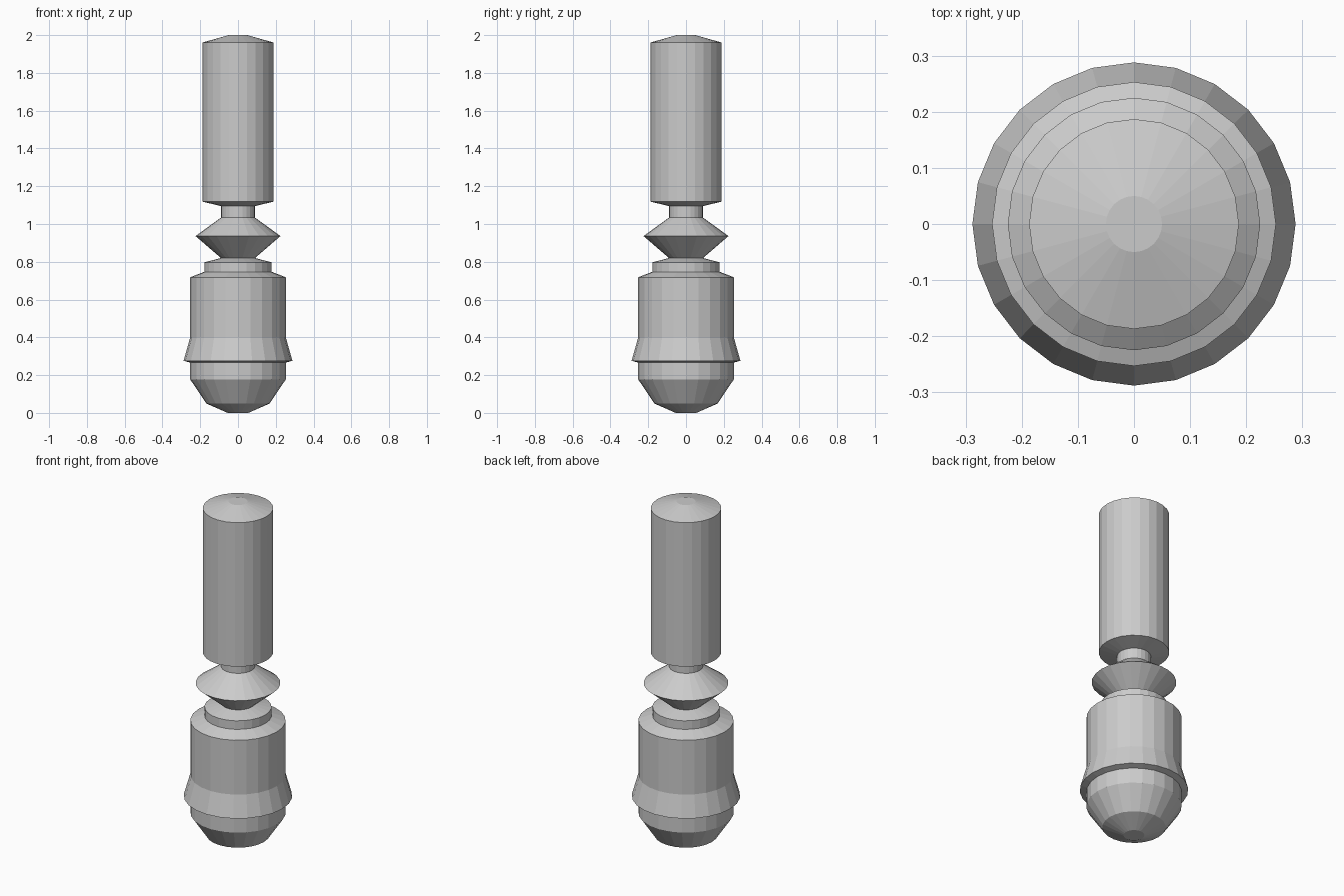
import bpy, bmesh
from math import cos, sin, tau

if "Cube" in bpy.data.objects:
    bpy.data.objects.remove(bpy.data.objects["Cube"])

SIDES = 24


def lathe(name, profile):
    """Revolve a (radius, z) profile around z, capping both ends."""
    bm = bmesh.new()
    rings = [[bm.verts.new((r * cos(tau * i / SIDES), r * sin(tau * i / SIDES), z))
              for i in range(SIDES)] for r, z in profile]
    for low, high in zip(rings, rings[1:]):
        for i in range(SIDES):
            j = (i + 1) % SIDES
            bm.faces.new((low[i], low[j], high[j], high[i]))
    bm.faces.new(rings[0][::-1])
    bm.faces.new(rings[-1])
    mesh = bpy.data.meshes.new(name)
    bm.to_mesh(mesh)
    bm.free()
    obj = bpy.data.objects.new(name, mesh)
    bpy.context.collection.objects.link(obj)
    return obj


# Whole turned piece in one continuous skin: no hidden internal caps
lathe("turned_body", [
    # rounded base
    (0.055, 0.0), (0.168, 0.05), (0.253, 0.177), (0.253, 0.266),
    # flared skirt and main barrel
    (0.288, 0.276), (0.253, 0.40), (0.253, 0.718),
    # shoulder and collar
    (0.178, 0.747), (0.178, 0.797), (0.09, 0.82),
    # double-cone ring and neck
    (0.225, 0.936), (0.09, 1.034), (0.09, 1.095),
    # upper cylinder with chamfered top
    (0.187, 1.118), (0.187, 1.961), (0.05, 2.0),
])
